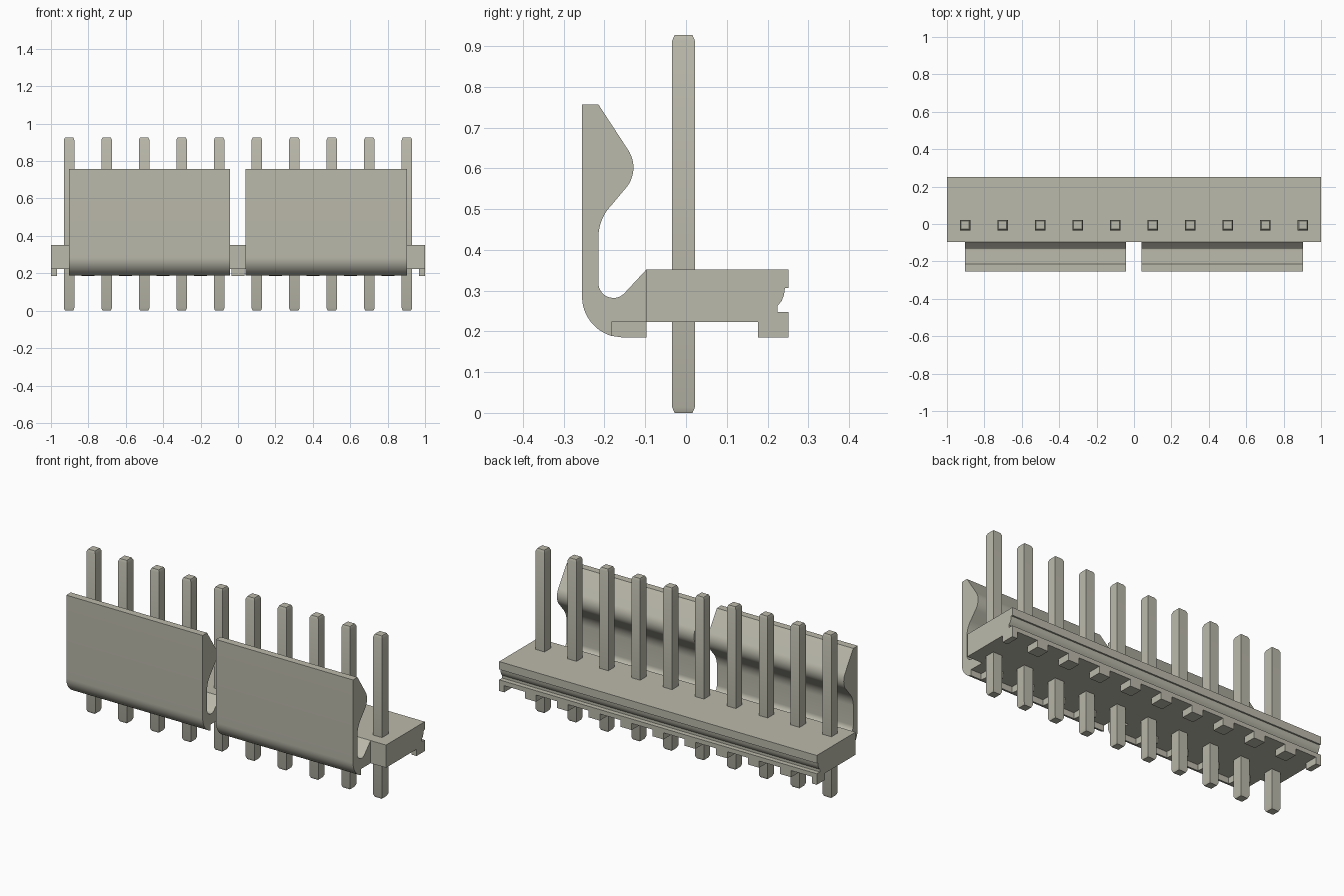
import bpy, bmesh, math

if "Cube" in bpy.data.objects:
    bpy.data.objects.remove(bpy.data.objects["Cube"])

mat = bpy.data.materials.new("warm grey")
mat.diffuse_color = (0.50, 0.49, 0.41, 1)
mat.use_nodes = True
mat.node_tree.nodes["Principled BSDF"].inputs["Base Color"].default_value = mat.diffuse_color
PITCH = 0.2007


def arc(cy, cz, r, a0, a1, n=10):
    """Points on a circle in the yz plane, angles in degrees."""
    angles = [math.radians(a0 + (a1 - a0) * i / n) for i in range(n + 1)]
    return [(cy + r * math.cos(a), cz + r * math.sin(a)) for a in angles]


def finish(name, bm):
    bmesh.ops.recalc_face_normals(bm, faces=bm.faces)
    mesh = bpy.data.meshes.new(name)
    bm.to_mesh(mesh)
    bm.free()
    mesh.materials.append(mat)
    ob = bpy.data.objects.new(name, mesh)
    bpy.context.collection.objects.link(ob)
    bpy.ops.object.select_all(action='DESELECT')
    ob.select_set(True)
    bpy.context.view_layer.objects.active = ob
    bpy.ops.object.shade_smooth_by_angle(angle=math.radians(25))
    return ob


def extrude_x(name, profile, spans):
    """Extrude a yz profile along x over each (start, end) span."""
    bm = bmesh.new()
    for x0, x1 in spans:
        face = bm.faces.new([bm.verts.new((x0, y, z)) for y, z in profile])
        res = bmesh.ops.extrude_face_region(bm, geom=[face])
        verts = [v for v in res["geom"] if isinstance(v, bmesh.types.BMVert)]
        bmesh.ops.translate(bm, verts=verts, vec=(x1 - x0, 0, 0))
        if not face.is_valid:
            continue
    # close any start cap removed by the extrusion
    open_edges = [e for e in bm.edges if e.is_boundary]
    if open_edges:
        bmesh.ops.holes_fill(bm, edges=open_edges, sides=0)
    return finish(name, bm)


# Base bar with the grooved back edge
base = [(-0.097, 0.223), (-0.097, 0.352), (0.252, 0.352), (0.252, 0.307),
        (0.243, 0.307)]
base += [(0.2405, 0.290), (0.235, 0.275), (0.225, 0.263)]
base += [(0.225, 0.248), (0.252, 0.248), (0.252, 0.223)]
extrude_x("base_bar", base, [(-1, 1)])

# Rear feet midway between the pins, halved at both ends
spans = [(max(-1, k * PITCH - 0.035), min(1, k * PITCH + 0.035))
         for k in range(-5, 6)]
extrude_x("rear_feet", [(0.177, 0.185), (0.252, 0.185), (0.252, 0.223),
                        (0.177, 0.223)], spans)

# Two locking latches with hooked tops and curled lower edges
latch = [(-0.255, 0.757), (-0.215, 0.757)]
latch += arc(-0.207, 0.602, 0.078, 34, -45, 14)
latch += arc(-0.100, 0.430, 0.115, 135, 180)
latch += arc(-0.178, 0.319, 0.037, 180, 315, 14)
latch += [(-0.097, 0.352), (-0.097, 0.223), (-0.183, 0.223)]
latch += arc(-0.155, 0.285, 0.100, 253.7, 180, 12)
extrude_x("latches", latch, [(-0.903, -0.044), (0.040, 0.903)])

# Teeth below the latches
spans = [(k * PITCH - 0.035, k * PITCH + 0.035)
         for k in range(-4, 5) if k != 0]
extrude_x("front_feet", [(-0.183, 0.189), (-0.155, 0.185), (-0.097, 0.185),
                         (-0.097, 0.223), (-0.183, 0.223)], spans)

# Square pins with tapered ends
bm = bmesh.new()
levels = [(0, 0.022), (0.014, 0.028), (0.913, 0.028), (0.927, 0.022)]
for k in range(10):
    cx, cy = (k - 4.5) * PITCH, -0.006
    rings = [[bm.verts.new((cx + sx * h, cy + sy * h, z))
              for sx, sy in ((-1, -1), (1, -1), (1, 1), (-1, 1))]
             for z, h in levels]
    bm.faces.new(rings[0][::-1])
    bm.faces.new(rings[-1])
    for lo, hi in zip(rings, rings[1:]):
        for i in range(4):
            j = (i + 1) % 4
            bm.faces.new((lo[i], lo[j], hi[j], hi[i]))
finish("pins", bm)
